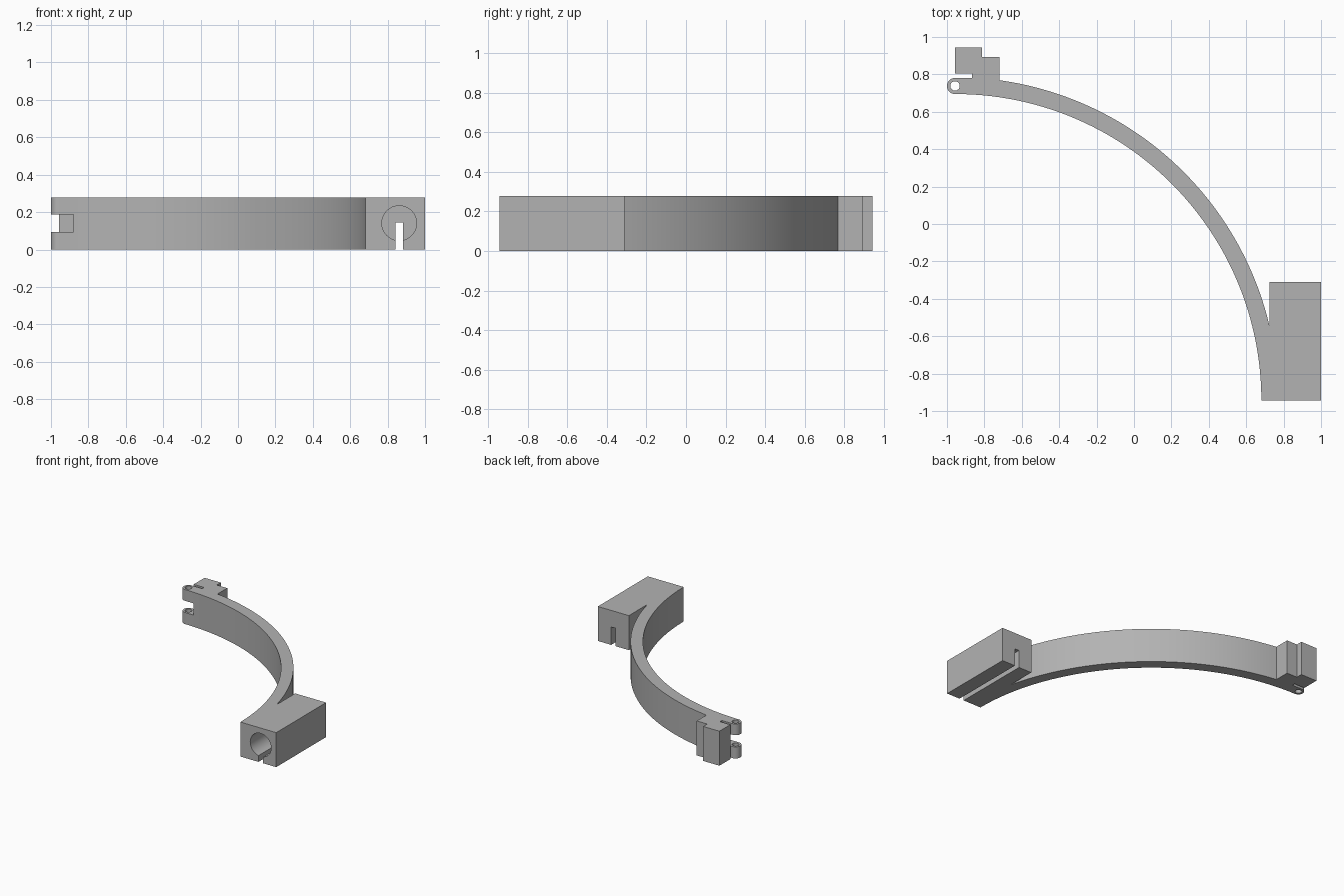
import bpy, bmesh
from math import sin, cos, acos, asin, pi, radians
from mathutils import Matrix

cube = bpy.data.objects.get("Cube")
if cube:
    bpy.data.objects.remove(cube, do_unlink=True)

grey = bpy.data.materials.new("plain grey")
grey.use_nodes = True
colour = (0.45, 0.45, 0.45, 1)
grey.diffuse_color = colour
grey.node_tree.nodes["Principled BSDF"].inputs["Base Color"].default_value = colour

HEIGHT = 0.277
CX, CY = -0.957, -0.943        # centre of the big arc
R_IN, R_OUT = 1.638, 1.728
PIN_Y, KNUCKLE = 0.738, 0.043  # hinge pin position and radius
BLOCK_X, BLOCK_BACK = 0.725, -0.31
STEP_X = -0.72


def arc(cx, cy, r, a0, a1, n):
    steps = [a0 + (a1 - a0) * i / n for i in range(n + 1)]
    return [(cx + r * cos(a), cy + r * sin(a)) for a in steps]


def make_object(name, bm):
    bmesh.ops.recalc_face_normals(bm, faces=bm.faces[:])
    mesh = bpy.data.meshes.new(name)
    bm.to_mesh(mesh)
    bm.free()
    mesh.materials.append(grey)
    ob = bpy.data.objects.new(name, mesh)
    bpy.context.collection.objects.link(ob)
    return ob


def extrude_outline(name, points, height):
    bm = bmesh.new()
    face = bm.faces.new([bm.verts.new((x, y, 0)) for x, y in points])
    new = bmesh.ops.extrude_face_region(bm, geom=[face])["geom"]
    verts = [v for v in new if isinstance(v, bmesh.types.BMVert)]
    bmesh.ops.translate(bm, verts=verts, vec=(0, 0, height))
    return make_object(name, bm)


def box(name, x0, x1, y0, y1, z0, z1):
    bm = bmesh.new()
    place = Matrix.Translation(((x0 + x1) / 2, (y0 + y1) / 2, (z0 + z1) / 2))
    size = Matrix.Diagonal((x1 - x0, y1 - y0, z1 - z0, 1))
    bmesh.ops.create_cube(bm, size=1, matrix=place @ size)
    return make_object(name, bm)


def cylinder(name, centre, r, depth, tilt=0):
    bm = bmesh.new()
    place = Matrix.Translation(centre) @ Matrix.Rotation(tilt, 4, "X")
    bmesh.ops.create_cone(bm, cap_ends=True, segments=48, radius1=r, radius2=r,
                          depth=depth, matrix=place)
    return make_object(name, bm)


def cut(target, cutter):
    cutter.hide_render = True
    bpy.context.view_layer.objects.active = target
    mod = target.modifiers.new("cut", "BOOLEAN")
    mod.operation, mod.solver, mod.object = "DIFFERENCE", "EXACT", cutter
    bpy.ops.object.modifier_apply(modifier=mod.name)
    bpy.data.objects.remove(cutter, do_unlink=True)


# Outline: inner arc, hinge knuckle, stepped catch, outer arc, end block
outline = arc(CX, CY, R_IN, 0, pi / 2, 64)[:-1]
outline += arc(CX, PIN_Y, KNUCKLE, -pi / 2, -3 * pi / 2, 20)
outline += [(-0.865, PIN_Y + KNUCKLE), (-0.865, 0.805), (CX, 0.805), (CX, -CY),
            (-0.813, -CY), (-0.813, 0.892), (STEP_X, 0.892)]
outline += arc(CX, CY, R_OUT, acos((STEP_X - CX) / R_OUT),
               acos((BLOCK_X - CX) / R_OUT), 56)
outline += [(BLOCK_X, BLOCK_BACK), (1, BLOCK_BACK), (1, CY)]
body = extrude_outline("curved_arm", outline, HEIGHT)

# Hinge: gap between the knuckles and the pin hole
cut(body, box("hinge_gap", -1.1, -0.88, 0.6, 0.794, 0.093, 0.187))
cut(body, cylinder("pin_hole", (CX, PIN_Y, HEIGHT / 2), 0.025, 1))

# End block: blind bore from the front and a slot along the underside
BORE_END = -0.40
cut(body, cylinder("bore", (0.862, (BORE_END - 1.2) / 2, 0.141), 0.093,
                   BORE_END + 1.2, pi / 2))
cut(body, box("cable_slot", 0.842, 0.882, -1.2, 0, -0.1, 0.144))

# Smooth curves, sharp corners
bpy.ops.object.select_all(action="DESELECT")
body.select_set(True)
bpy.context.view_layer.objects.active = body
bpy.ops.object.shade_smooth_by_angle(angle=radians(30))
